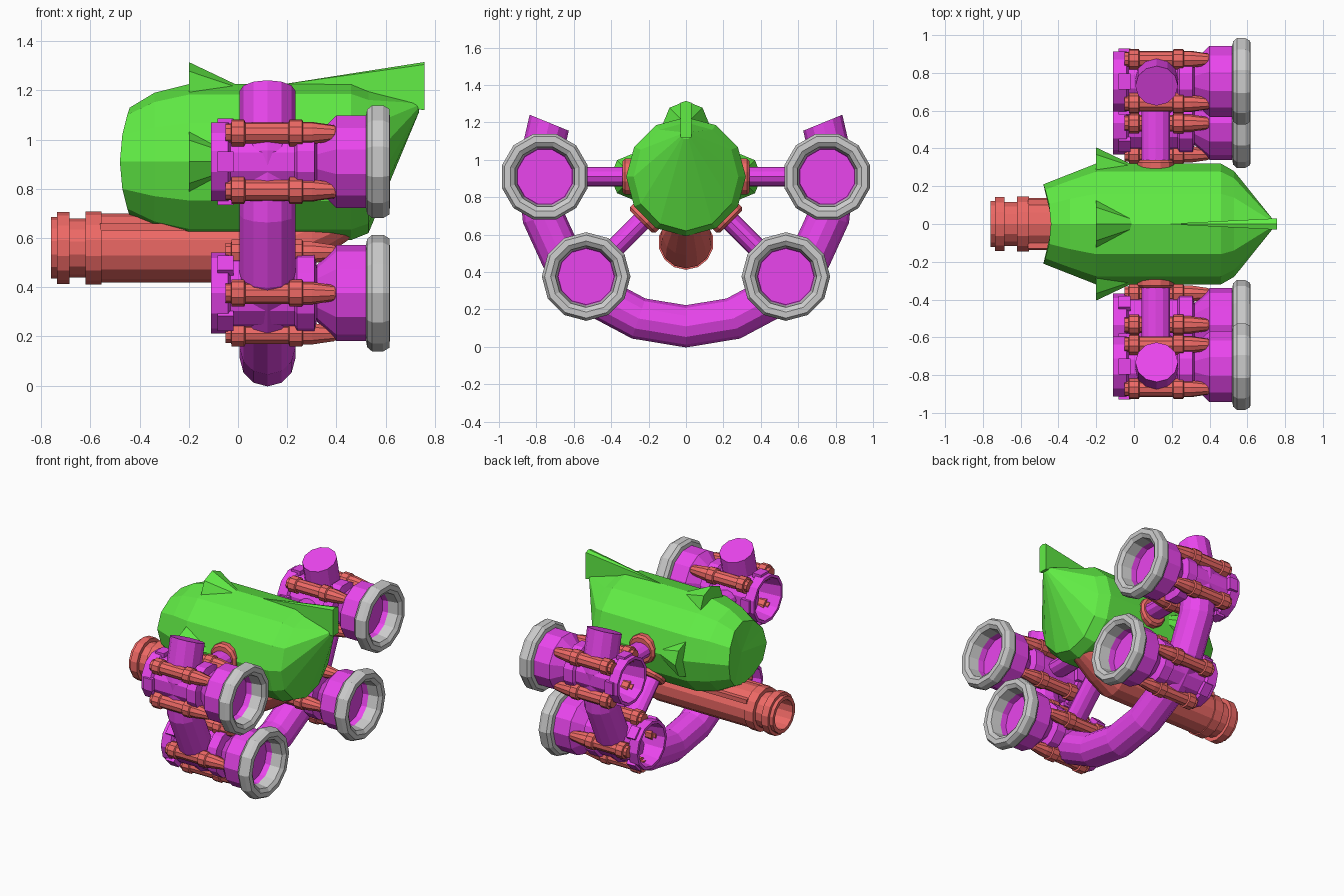
import bpy, bmesh
from math import sin, cos, pi, radians
from mathutils import Matrix, Vector

if "Cube" in bpy.data.objects:
    bpy.data.objects.remove(bpy.data.objects["Cube"])


def material(name, rgb):
    m = bpy.data.materials.new(name)
    m.diffuse_color = (*rgb, 1)
    m.use_nodes = True
    m.node_tree.nodes["Principled BSDF"].inputs["Base Color"].default_value = m.diffuse_color
    return m


GREEN = material("green_paint", (0.12, 0.85, 0.06))
RED = material("red_paint", (0.85, 0.14, 0.13))
PURPLE = material("purple_paint", (0.82, 0.06, 0.85))


def finish(name, bm, mat, matrix=Matrix()):
    bmesh.ops.remove_doubles(bm, verts=bm.verts, dist=0.0005)
    bmesh.ops.recalc_face_normals(bm, faces=bm.faces)
    bm.transform(matrix)
    me = bpy.data.meshes.new(name)
    bm.to_mesh(me)
    bm.free()
    ob = bpy.data.objects.new(name, me)
    bpy.context.collection.objects.link(ob)
    if mat:
        me.materials.append(mat)
    return ob


def loft(name, rings, mat, matrix=Matrix(), cap=True, loop=False):
    """Skin a list of rings with equal point counts."""
    bm = bmesh.new()
    vs = [[bm.verts.new(p) for p in r] for r in rings]
    n = len(vs[0])
    pairs = list(zip(vs, vs[1:])) + ([(vs[-1], vs[0])] if loop else [])
    for a, b in pairs:
        for i in range(n):
            j = (i + 1) % n
            bm.faces.new((a[i], a[j], b[j], b[i]))
    if cap and not loop:
        bm.faces.new(vs[0])
        bm.faces.new(vs[-1])
    return finish(name, bm, mat, matrix)


def ellipse(x, ry, rz, z=0.0, n=12, off=0.0):
    return [Vector((x, ry * cos(2 * pi * (i + off) / n), z + rz * sin(2 * pi * (i + off) / n)))
            for i in range(n)]


def lathe(name, profile, mat, matrix=Matrix(), n=12, off=0.5, loop=False):
    """Turn (x, radius) points around the x axis."""
    return loft(name, [ellipse(x, r, r, 0, n, off) for x, r in profile], mat, matrix, True, loop)


def box(name, size, centre, mat, matrix=Matrix()):
    bm = bmesh.new()
    bmesh.ops.create_cube(bm, size=1)
    bm.transform(Matrix.Translation(centre) @ Matrix.Diagonal((*size, 1)))
    return finish(name, bm, mat, matrix)


def hull(name, pts, mat):
    bm = bmesh.new()
    for p in pts:
        bm.verts.new(p)
    bmesh.ops.convex_hull(bm, input=bm.verts)
    return finish(name, bm, mat)


CZ = 0.91  # height of the hull axis and of the frame centre

# Hull: twelve-sided shell with a swept rear cone and slightly dished front
front = ellipse(-0.44, 0.21, 0.22, CZ)
for p in front:
    p.x -= 0.04 * (p.y / 0.21) ** 2
loft("hull", [
    ellipse(-0.43, 0.001, 0.001, CZ), front,
    ellipse(-0.34, 0.265, 0.28, CZ), ellipse(-0.2, 0.32, 0.315, CZ),
    ellipse(0.46, 0.32, 0.318, CZ), ellipse(0.53, 0.28, 0.29, CZ),
    ellipse(0.735, 0.025, 0.02, 1.13)], GREEN)

# Rear blade fin
hull("tail_fin", [(0.15, 0, 1.22), (0.46, 0, 1.15)] +
     [(0.757, s * 0.03, z) for s in (-1, 1) for z in (1.12, 1.305)] + [(0.757, 0, 1.315)], GREEN)

# Spikes on top and both sides of the hull
for i, (y, z) in enumerate([(0, 1.19), (0.28, CZ), (-0.28, CZ)]):
    lathe(f"hull_spike_{i}", [(-0.2, 0.125), (0.0, 0.03), (0.03, 0.001)], GREEN,
          Matrix.Translation((0, y, z)), n=8, off=0)

# Cannon: hollow stepped muzzle, long barrel, rear tapering up into the hull
BZ = 0.56
muzzle = [(-0.45, 0.001), (-0.45, 0.1), (-0.76, 0.1), (-0.76, 0.125), (-0.735, 0.125),
          (-0.735, 0.146), (-0.685, 0.146), (-0.685, 0.12), (-0.62, 0.12), (-0.62, 0.148),
          (-0.555, 0.148), (-0.555, 0.14), (0.18, 0.14)]
loft("cannon", [ellipse(x, r, r, BZ, 14, 0.5) for x, r in muzzle] +
     [ellipse(0.3, 0.13, 0.12, 0.61, 14, 0.5), ellipse(0.46, 0.09, 0.07, 0.67, 14, 0.5)], RED)
for s in (-1, 1):
    box(f"cannon_rib_{s}", (0.6, 0.03, 0.03), (-0.26, s * 0.115, 0.645), RED)

# Curved frame: tube bent along an arc under the hull
rings = []
for k in range(-6, 7):
    a = radians(k * 18.7)
    out = Vector((0, sin(a), -cos(a)))
    c = Vector((0.12, 0, 0.9)) + out * 0.79
    rings.append([c + 0.113 * (out * cos(t) + Vector((1, 0, 0)) * sin(t))
                  for t in [2 * pi * i / 12 for i in range(12)]])
loft("curved_frame", rings, PURPLE)

casing = [(0.05, 0.001), (0.05, 0.12), (-0.11, 0.145), (-0.11, 0.165), (-0.04, 0.165),
          (-0.03, 0.145), (0.23, 0.145), (0.24, 0.165), (0.31, 0.165), (0.32, 0.115),
          (0.4, 0.195), (0.53, 0.195), (0.53, 0.155), (0.49, 0.15), (0.49, 0.001)]
rim = [(0.52, 0.195), (0.525, 0.22), (0.545, 0.237), (0.59, 0.237), (0.615, 0.222),
       (0.617, 0.19), (0.6, 0.165), (0.53, 0.155)]
rod = [(-0.05, 0.04), (-0.028, 0.04), (-0.026, 0.055), (0.025, 0.055), (0.03, 0.044),
       (0.205, 0.044), (0.21, 0.055), (0.26, 0.055), (0.265, 0.046), (0.3, 0.046),
       (0.39, 0.032), (0.4, 0.025)]


def rot(deg):
    return Matrix.Rotation(radians(deg), 4, 'X')


# Four thruster pods, each on a radial strut; local +y points outward from the hull
for i, ang in enumerate((0, -45, -135, 180)):
    hub = Matrix.Translation((0, 0, CZ)) @ rot(ang)
    pod = hub @ Matrix.Translation((0, 0.755, 0))
    lathe(f"thruster_casing_{i}", casing, PURPLE, pod)
    lathe(f"thruster_rim_{i}", rim, None, pod, loop=True)
    for k in range(4):
        lathe(f"thruster_rod_{i}_{k}", rod, RED,
              pod @ rot(45 + 90 * k) @ Matrix.Translation((0, 0.165, 0)), n=10)
        box(f"thruster_lug_{i}_{k}", (0.065, 0.03, 0.085), (-0.05, 0.16, 0), PURPLE,
            pod @ rot(90 * k))
    # Strut and its collar on the hull (lathe axis turned to point outward)
    outward = hub @ Matrix.Translation((0.115, 0, 0)) @ Matrix.Rotation(pi / 2, 4, 'Z')
    loft(f"strut_{i}", [ellipse(0.28, 0.075, 0.053), ellipse(0.66, 0.075, 0.053)], PURPLE, outward)
    lathe(f"strut_collar_{i}", [(0.27, 0.1), (0.325, 0.1), (0.34, 0.085)], RED, outward)
